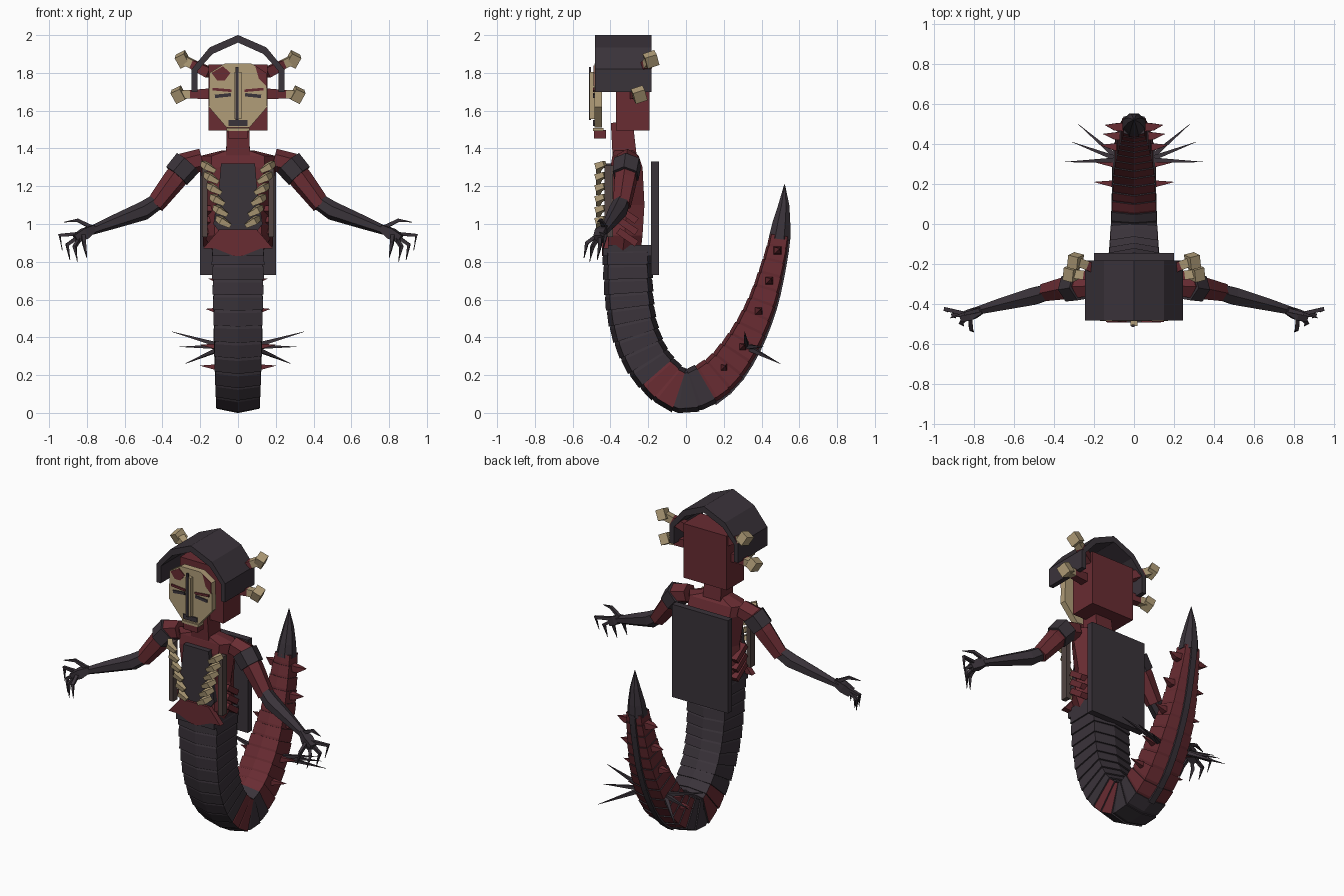
import bpy, bmesh, math
from mathutils import Vector, Euler, Matrix

cube = bpy.data.objects.get("Cube")
if cube:
    bpy.data.objects.remove(cube, do_unlink=True)


def material(name, rgb):
    m = bpy.data.materials.new(name)
    m.use_nodes = True
    m.diffuse_color = (*rgb, 1)
    bsdf = m.node_tree.nodes["Principled BSDF"]
    bsdf.inputs["Base Color"].default_value = (*rgb, 1)
    bsdf.inputs["Roughness"].default_value = 0.9
    return m


DARK = material("dark plate", (0.042, 0.033, 0.042))
RED = material("dark red hide", (0.14, 0.025, 0.032))
BONE = material("bone", (0.44, 0.34, 0.19))
BROWN = material("brown strap", (0.085, 0.06, 0.055))


def finish(name, bm, mats, mirror=False):
    bmesh.ops.recalc_face_normals(bm, faces=bm.faces)
    mesh = bpy.data.meshes.new(name)
    bm.to_mesh(mesh)
    bm.free()
    for m in mats:
        mesh.materials.append(m)
    ob = bpy.data.objects.new(name, mesh)
    bpy.context.collection.objects.link(ob)
    if mirror:
        ob.modifiers.new("Mirror", 'MIRROR').use_mirror_merge = False
    return ob


def add_loft(bm, rings):
    """Skin a list of point rings; returns the side faces."""
    vs = [[bm.verts.new(p) for p in r] for r in rings]
    n = len(vs[0])
    sides = [bm.faces.new((a[i], a[(i + 1) % n], b[(i + 1) % n], b[i]))
             for a, b in zip(vs, vs[1:]) for i in range(n)]
    bm.faces.new(vs[0][::-1])
    bm.faces.new(vs[-1])
    return sides


def loft(name, rings, mat, mirror=False):
    bm = bmesh.new()
    add_loft(bm, rings)
    return finish(name, bm, [mat], mirror)


def beam(name, pts, radii, mat, mirror=True, sides=4):
    pts = [Vector(p) for p in pts]
    rings = []
    for i, (p, r) in enumerate(zip(pts, radii)):
        t = pts[min(i + 1, len(pts) - 1)] - pts[max(i - 1, 0)]
        q = t.to_track_quat('Z', 'Y')
        rings.append([p + q @ Vector((r * math.cos(a), r * math.sin(a), 0))
                      for a in (math.tau * (k + 0.5) / sides for k in range(sides))])
    return loft(name, rings, mat, mirror)


def box(name, center, size, mat, rot=(0, 0, 0), mirror=False):
    bm = bmesh.new()
    bmesh.ops.create_cube(bm, size=1)
    turn = Euler([math.radians(a) for a in rot]).to_matrix().to_4x4()
    bm.transform(Matrix.Translation(center) @ turn @ Matrix.Diagonal((*size, 1)))
    return finish(name, bm, [mat], mirror)


def plate(name, outline, y0, y1, mat, mirror=False):
    return loft(name, [[(x, y, z) for x, z in outline] for y in (y0, y1)], mat, mirror)


def both(half):
    """Close a half outline by reflecting it in x."""
    return half + [(-x, z) for x, z in reversed(half)]


# Tail: a curve resampled into overlapping ridged segments
ctrl = [Vector((0, y, z)) for y, z in (
    (-.31, .97), (-.31, .87), (-.30, .6), (-.26, .4), (-.17, .23), (-.02, .115),
    (.16, .19), (.29, .35), (.39, .55), (.45, .74), (.495, .94), (.52, 1.2))]
dense = []
for a, b, c, d in zip(ctrl, ctrl[1:], ctrl[2:], ctrl[3:]):
    for k in range(40):
        t = k / 40
        dense.append(0.5 * (2 * b + (c - a) * t + (2 * a - 5 * b + 4 * c - d) * t * t
                            + (3 * b - a - 3 * c + d) * t ** 3))
dense.append(ctrl[-2])
arc = [0.0]
for p, q in zip(dense, dense[1:]):
    arc.append(arc[-1] + (q - p).length)
COUNT = 25


def tail_at(u):
    """Point, tangent and outward normal at fraction u of the tail."""
    s = u * arc[-1]
    i = next((k for k, v in enumerate(arc) if v >= s), len(arc) - 1)
    i = min(max(i, 1), len(dense) - 1)
    t = (dense[i] - dense[i - 1]).normalized()
    f = (s - arc[i - 1]) / (arc[i] - arc[i - 1])
    return dense[i - 1].lerp(dense[i], f), t, Vector((0, t.z, -t.y))


def tail_ring(u, grow):
    p, t, n = tail_at(u)
    w = (0.142 - 0.055 * u - 0.035 * max(0, u - .7) / .3) * grow
    h = (0.135 - 0.03 * u - 0.052 * max(0, u - .5) / .5) * grow
    return [p + Vector((x * w, 0, 0)) + n * (y * h) for x, y in
            ((0, 1), (1, .8), (1, -.8), (0, -1), (-1, -.8), (-1, .8))]


bm = bmesh.new()
strip = bmesh.new()
for i in range(COUNT):
    u0, u1 = i / COUNT, (i + 1.12) / COUNT
    u1 = min(u1, 1)
    sides = add_loft(bm, [tail_ring(u0, .91), tail_ring(u0 + .3 / COUNT, .97), tail_ring(u1, 1)])
    p, t, n = tail_at((i + .5) / COUNT)
    for k, f in enumerate(sides):
        if p.y > .1 or (-.17 < p.y < -.04 and k % 6 in (1, 4)):
            f.material_index = 1
    if p.y > .1:
        # Dark spine plate along the outside of the red part
        rings = []
        for u in (u0, u1):
            r = tail_ring(u, 1)
            c, nn = r[0], tail_at(u)[2]
            rings.append([c + Vector((x, 0, 0)) + nn * y
                          for x, y in ((.02, -.02), (.02, .006), (-.02, .006), (-.02, -.02))])
        add_loft(strip, rings)
finish("tail_segments", bm, [DARK, RED])
finish("tail_spine_plates", strip, [DARK])
beam("tail_stinger", [(0, .495, .92), (0, .505, 1.0), (0, .518, 1.1), (0, .522, 1.21)],
     [.062, .052, .032, .002], DARK, False, 8)

# Spikes on the sides of the tail
for y, z, tip in ((.2, .24, .2), (.3, .35, .2), (.385, .54, .17), (.44, .7, .155), (.485, .86, .145)):
    beam("tail_thorn", [(.05, y, z), (.095, y, z), (tip, y + .01, z + .01)], [.03, .026, .001], RED)
for tip in ((.35, .31, .43), (.31, .41, .35), (.28, .5, .26)):
    beam("tail_long_spike", [(.07, .32, .35), tip], [.02, .001], DARK)

# Torso, neck and back plate
loft("torso", [[(w * x, (a + b) / 2 + (b - a) / 2 * y, z) for x, y in
                ((-.7, -1), (.7, -1), (1, 0), (.75, 1), (-.75, 1), (-1, 0))]
               for z, w, a, b in ((.85, .13, -.43, -.24), (.94, .18, -.42, -.23), (1.1, .165, -.4, -.22),
                                  (1.3, .2, -.4, -.23), (1.36, .2, -.39, -.25), (1.39, .08, -.38, -.28))], RED)
plate("belly_plate", both([(.1, .97), (.185, .87), (.12, .87), (.02, .83)]), -.445, -.41, RED)
box("hip_collar", (0, -.31, .86), (.27, .26, .06), DARK)
plate("chest_plate", both([(.09, 1.32), (.1, 1.2), (.13, 1.0), (.1, .96)]), -.43, -.39, DARK)
box("chest_strap", (.176, -.41, 1.12), (.03, .045, .38), BROWN, mirror=True)
box("back_plate", (0, -.165, 1.03), (.4, .042, .6), DARK)
for k in range(3):
    box("side_rib", (.16, -.31, .93 + k * .06), (.05, .12, .035), RED, (-35, 0, 0), True)
beam("neck", [(0, -.325, 1.36), (0, -.34, 1.54)], [.09, .082], RED, False)

# Rib teeth framing the chest
for k in range(6):
    x, z = .165 - k * .016, 1.3 - k * .058
    beam("rib_tooth", [(x + .02, -.43, z + .02), (x, -.465, z + .005), (x - .045, -.465, z - .022)],
         [.02, .026, .016], BONE)

# Head, mask and jaw
box("head", (0, -.282, 1.67), (.31, .175, .35), RED)
plate("mask", both([(.07, 1.85), (.15, 1.8), (.155, 1.62), (.06, 1.51)]), -.485, -.445, BONE)
box("nose_ridge", (0, -.495, 1.68), (.035, .03, .25), BONE)
box("nose_line", (-.005, -.508, 1.69), (.014, .012, .28), DARK)
box("eye_slit", (.08, -.487, 1.68), (.085, .009, .018), DARK, (0, 6, 0), True)
box("brow", (.085, -.488, 1.71), (.1, .009, .014), RED, (0, -5, 0), True)
plate("mask_mark", [(-.14, 1.8), (-.08, 1.835), (-.04, 1.8), (-.07, 1.76), (-.11, 1.76)], -.49, -.484, RED)
plate("mask_crack", [(.09, 1.84), (.15, 1.8), (.15, 1.73), (.11, 1.77)], -.49, -.484, RED)
box("mouth_plate", (0, -.475, 1.535), (.1, .035, .03), DARK)
box("jaw", (0, -.455, 1.475), (.1, .065, .045), RED)
box("lower_lip", (0, -.465, 1.5), (.12, .055, .016), BONE)

# Folded hood and the four horn knobs
plate("hood", both([(.001, 2.0), (.15, 1.935), (.245, 1.82), (.245, 1.7), (.215, 1.7),
                    (.215, 1.81), (.135, 1.9), (.001, 1.96)]), -.482, -.183, DARK)
for tip, base in (((.28, -.19, 1.865), (.15, -.24, 1.8)), ((.3, -.25, 1.685), (.14, -.27, 1.69))):
    tip, base = Vector(tip), Vector(base)
    d = (tip - base).normalized()
    beam("horn_root", [base, tip - d * .02], [.04, .03], RED)
    beam("horn_shaft", [tip - d * .08, tip + d * .02], [.032, .032], BONE)
    box("horn_knob", tip + d * .015, (.055, .065, .065), BONE, (20, 25, 15), True)

# Arms
beam("upper_arm", [(.19, -.31, 1.34), (.27, -.31, 1.32), (.34, -.32, 1.23), (.44, -.34, 1.1)],
     [.06, .065, .062, .05], RED, sides=6)
beam("shoulder_band", [(.265, -.31, 1.325), (.325, -.32, 1.255)], [.078, .074], DARK, sides=6)
beam("forearm", [(.41, -.335, 1.13), (.5, -.36, 1.07), (.66, -.4, 1.01), (.79, -.435, .96)],
     [.042, .05, .036, .022], DARK, sides=6)
beam("palm", [(.76, -.43, .98), (.81, -.45, .95), (.86, -.465, .92)], [.024, .04, .032], DARK)
for x, y, z in ((.93, -.44, .86), (.89, -.47, .81), (.85, -.51, .8), (.8, -.54, .82)):
    beam("finger", [(.82, -.455, .95), (x + .015, y + .015, z + .08), (x, y, z)],
         [.015, .013, .002], DARK)
beam("thumb", [(.77, -.43, .98), (.85, -.45, 1.02), (.92, -.47, 1.01)], [.015, .012, .002], DARK)
